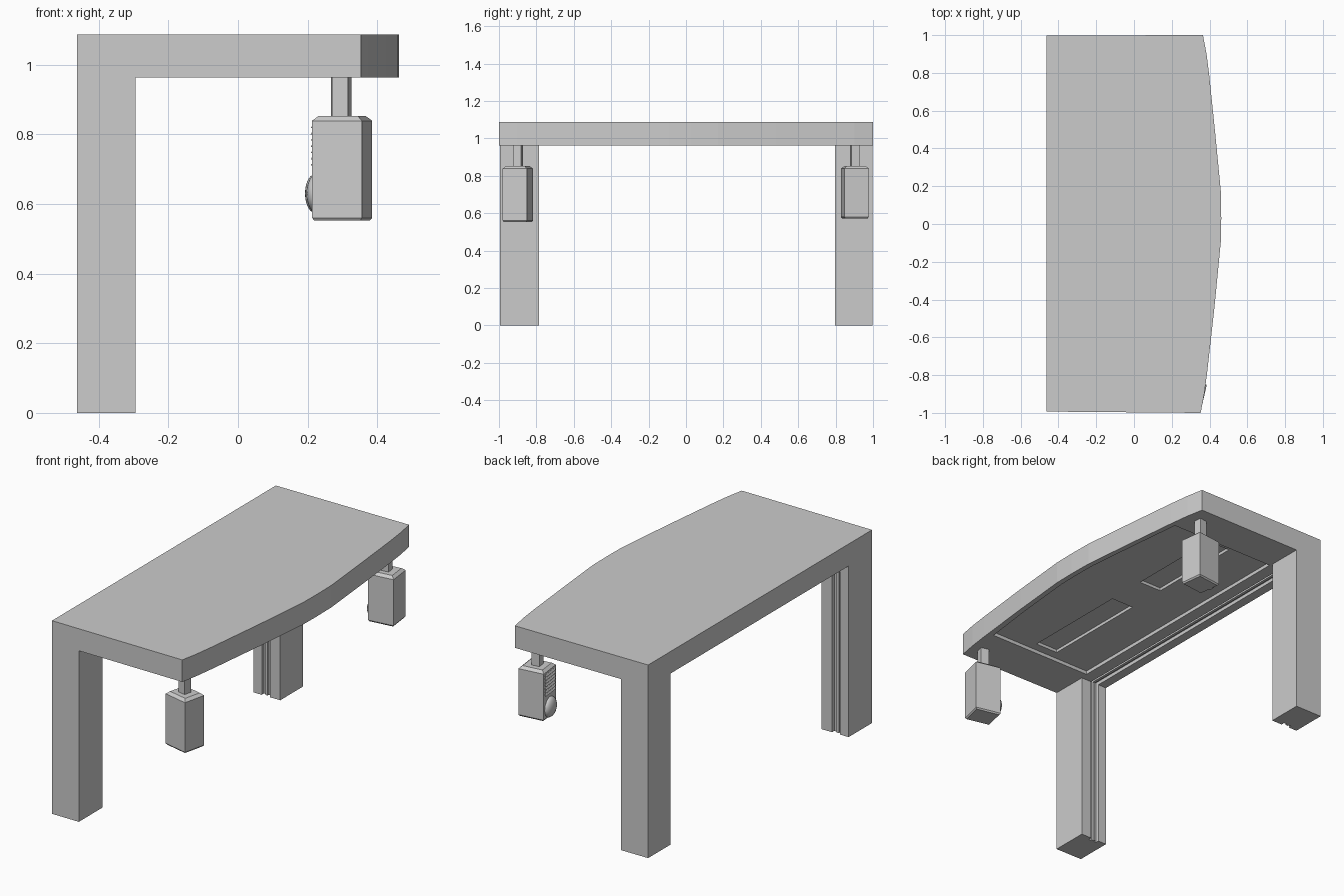
import bpy, bmesh, math
from mathutils import Matrix, Vector

if "Cube" in bpy.data.objects:
    bpy.data.objects.remove(bpy.data.objects["Cube"])


def make(name, bm):
    bmesh.ops.recalc_face_normals(bm, faces=bm.faces[:])
    me = bpy.data.meshes.new(name)
    bm.to_mesh(me)
    bm.free()
    ob = bpy.data.objects.new(name, me)
    bpy.context.collection.objects.link(ob)
    return ob


def loft(name, rings):
    """Closed solid through a list of equal-length rings of points."""
    bm = bmesh.new()
    rows = [[bm.verts.new(p) for p in r] for r in rings]
    n = len(rows[0])
    for a, b in zip(rows, rows[1:]):
        for i in range(n):
            bm.faces.new((a[i], a[(i + 1) % n], b[(i + 1) % n], b[i]))
    bm.faces.new(rows[0][::-1])
    bm.faces.new(rows[-1])
    return make(name, bm)


def prism(name, pts, z0, z1):
    return loft(name, [[(x, y, z) for x, y in pts] for z in (z0, z1)])


def box(name, x0, x1, y0, y1, z0, z1):
    return prism(name, [(x0, y0), (x1, y0), (x1, y1), (x0, y1)], z0, z1)


def cut(ob, cutter):
    cutter.hide_render = True
    m = ob.modifiers.new("cut", 'BOOLEAN')
    m.operation, m.solver, m.object = 'DIFFERENCE', 'EXACT', cutter
    bpy.context.view_layer.objects.active = ob
    bpy.ops.object.modifier_apply(modifier=m.name)
    bpy.data.objects.remove(cutter)


# Frame: bowed slab outline, carved down to a canopy on two rear legs
BACK, LEG_X, UNDER, TOP = -0.463, -0.295, 0.963, 1.087
front = [(0.353, -1), (0.372, -0.9), (0.388, -0.78), (0.427, -0.43), (0.46, -0.09),
         (0.462, 0.03), (0.46, 0.17), (0.43, 0.48), (0.399, 0.78), (0.384, 0.9), (0.365, 1)]
frame = prism("canopy_frame", [(BACK, -0.993)] + front + [(BACK, 0.998)], 0, TOP)
cut(frame, box("void_front", LEG_X, 1, -2, 2, -1, UNDER))
cut(frame, box("void_between_legs", -1, 1, -0.785, 0.797, -1, UNDER))

# Underside recess following the bowed front, with two light wells
recess = [(-0.29, -0.74)] + [(x - 0.03, max(-0.74, min(0.78, y))) for x, y in front[2:9]] + [(-0.29, 0.78)]
cut(frame, prism("ceiling_recess", recess, 0.9, UNDER + 0.02))
for y0, y1 in ((-0.69, -0.06), (0.17, 0.74)):
    cut(frame, box("light_well", -0.04, 0.10, y0, y1, 0.9, UNDER + 0.037))

# Channel running up the inner leg faces and along the beam
cut(frame, box("channel", -0.41, -0.36, -0.805, 0.817, -1, UNDER + 0.02))
box("channel_rail_top", -0.395, -0.38, -0.795, 0.807, UNDER + 0.01, UNDER + 0.03)
box("channel_rail_front", -0.395, -0.38, -0.815, -0.795, 0, UNDER + 0.03)
box("channel_rail_rear", -0.395, -0.38, 0.807, 0.827, 0, UNDER + 0.03)


def hung_unit(tag, cx, cy, angle, z0):
    """Hanging cabinet on a post, with louvres and dome on its inner face."""
    w, d, z1 = 0.0735, 0.066, 0.853
    place = Matrix.Translation((cx, cy, 0)) @ Matrix.Rotation(math.radians(angle), 4, 'Z')

    def ring(inset, z):
        a, b = w - inset, d - inset
        return [(-a, -b, z), (a, -b, z), (a, b, z), (-a, b, z)]

    parts = [loft(tag + "_cabinet", [ring(0.006, z0), ring(0, z0 + 0.008),
                                     ring(0, z1 - 0.014), ring(0.016, z1)]),
             box(tag + "_post", -0.025, 0.022, -0.022, 0.022, z1 - 0.02, UNDER + 0.025)]
    for i in range(7):
        z = 0.71 + i * 0.018
        parts.append(loft(tag + "_louvre", [
            [(-w - 0.007, -0.052, z), (-w + 0.004, -0.052, z), (-w + 0.004, 0.052, z), (-w - 0.007, 0.052, z)],
            [(-w - 0.001, -0.052, z + 0.01), (-w + 0.004, -0.052, z + 0.01),
             (-w + 0.004, 0.052, z + 0.01), (-w - 0.001, 0.052, z + 0.01)]]))
    bm = bmesh.new()
    bmesh.ops.create_uvsphere(bm, u_segments=24, v_segments=12, radius=1)
    bmesh.ops.transform(bm, verts=bm.verts[:], matrix=Matrix.Translation((-w, 0, 0.63))
                        @ Matrix.Diagonal((0.029, 0.056, 0.056, 1)))
    for f in bm.faces:
        f.smooth = True
    parts.append(make(tag + "_dome", bm))
    for p in parts:
        p.data.transform(place)


hung_unit("front_unit", 0.299, -0.899, -13, 0.552)
hung_unit("rear_unit", 0.295, 0.903, 7, 0.572)
